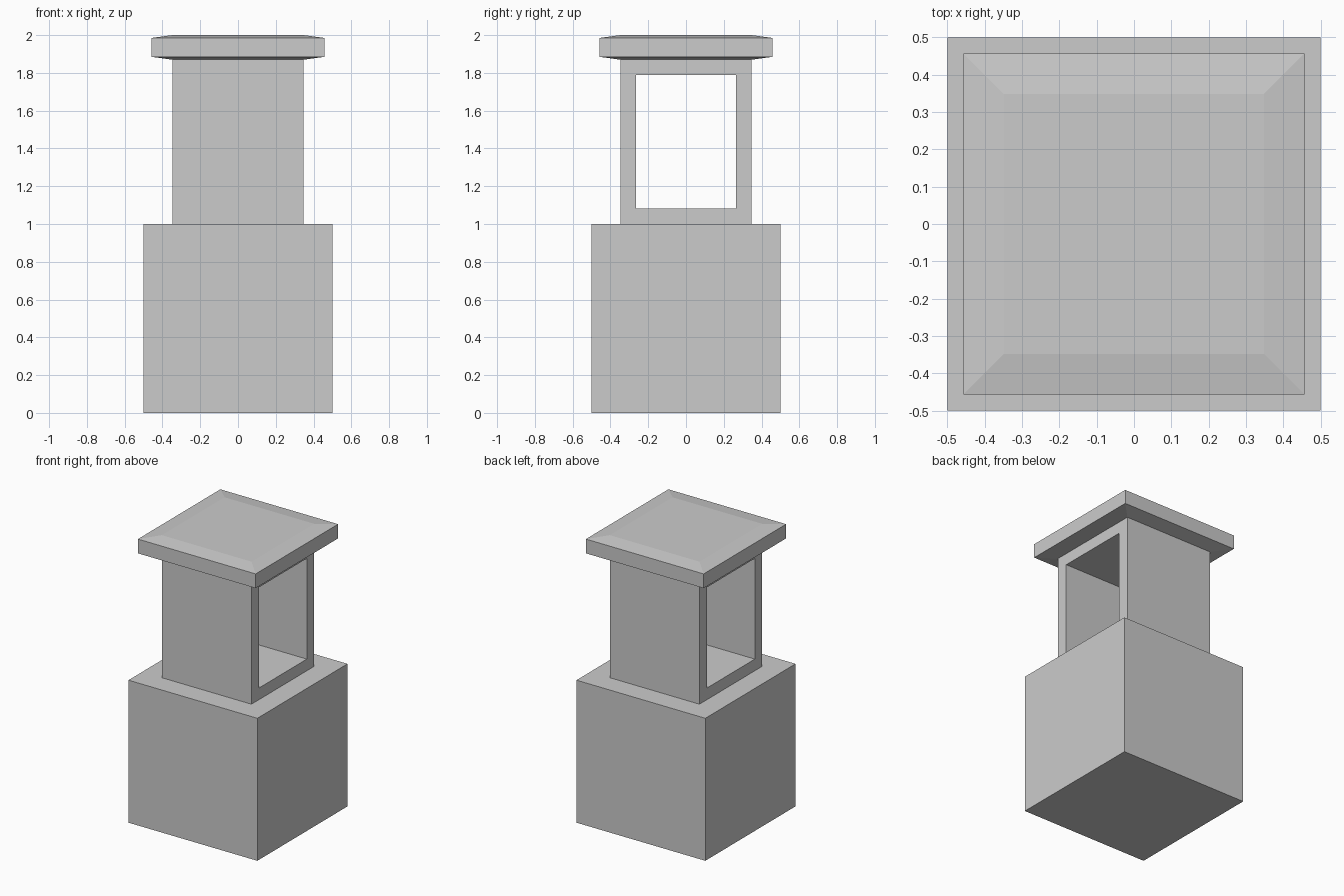
import bpy
import bmesh

cube = bpy.data.objects.get("Cube")
if cube:
    bpy.data.objects.remove(cube, do_unlink=True)

stone = bpy.data.materials.new("grey_stone")
stone.use_nodes = True
GREY = (0.6, 0.6, 0.6, 1)
stone.diffuse_color = GREY
stone.node_tree.nodes["Principled BSDF"].inputs["Base Color"].default_value = GREY


def square_stack(name, levels, window_border=0):
    """Stack square sections given as (half width, height); optionally open a window along x."""
    bm = bmesh.new()
    rings = [[bm.verts.new((sx * h, sy * h, z))
              for sx, sy in ((-1, -1), (1, -1), (1, 1), (-1, 1))]
             for h, z in levels]
    bm.faces.new(rings[0][::-1])
    bm.faces.new(rings[-1])
    for low, high in zip(rings, rings[1:]):
        for i in range(4):
            j = (i + 1) % 4
            bm.faces.new((low[i], low[j], high[j], high[i]))
    bm.normal_update()
    if window_border:
        # Inset both side faces, then join the openings into a passage
        sides = [f for f in bm.faces if abs(f.normal.x) > 0.9]
        bmesh.ops.inset_individual(bm, faces=sides, thickness=window_border)
        edges = [e for f in sides for e in f.edges]
        bmesh.ops.delete(bm, geom=sides, context='FACES_ONLY')
        bmesh.ops.bridge_loops(bm, edges=edges)
    bmesh.ops.recalc_face_normals(bm, faces=bm.faces)
    mesh = bpy.data.meshes.new(name)
    bm.to_mesh(mesh)
    bm.free()
    mesh.materials.append(stone)
    obj = bpy.data.objects.new(name, mesh)
    bpy.context.collection.objects.link(obj)
    return obj


# Solid plinth
square_stack("base_block", [(0.5, 0), (0.5, 1)])
# Shaft with a square opening running from side to side
square_stack("open_shaft", [(0.348, 1), (0.348, 1.87)], window_border=0.116)
# Overhanging cap, chamfered above and below
square_stack("cap_slab", [(0.348, 1.87), (0.457, 1.885), (0.457, 1.985), (0.348, 2)])
